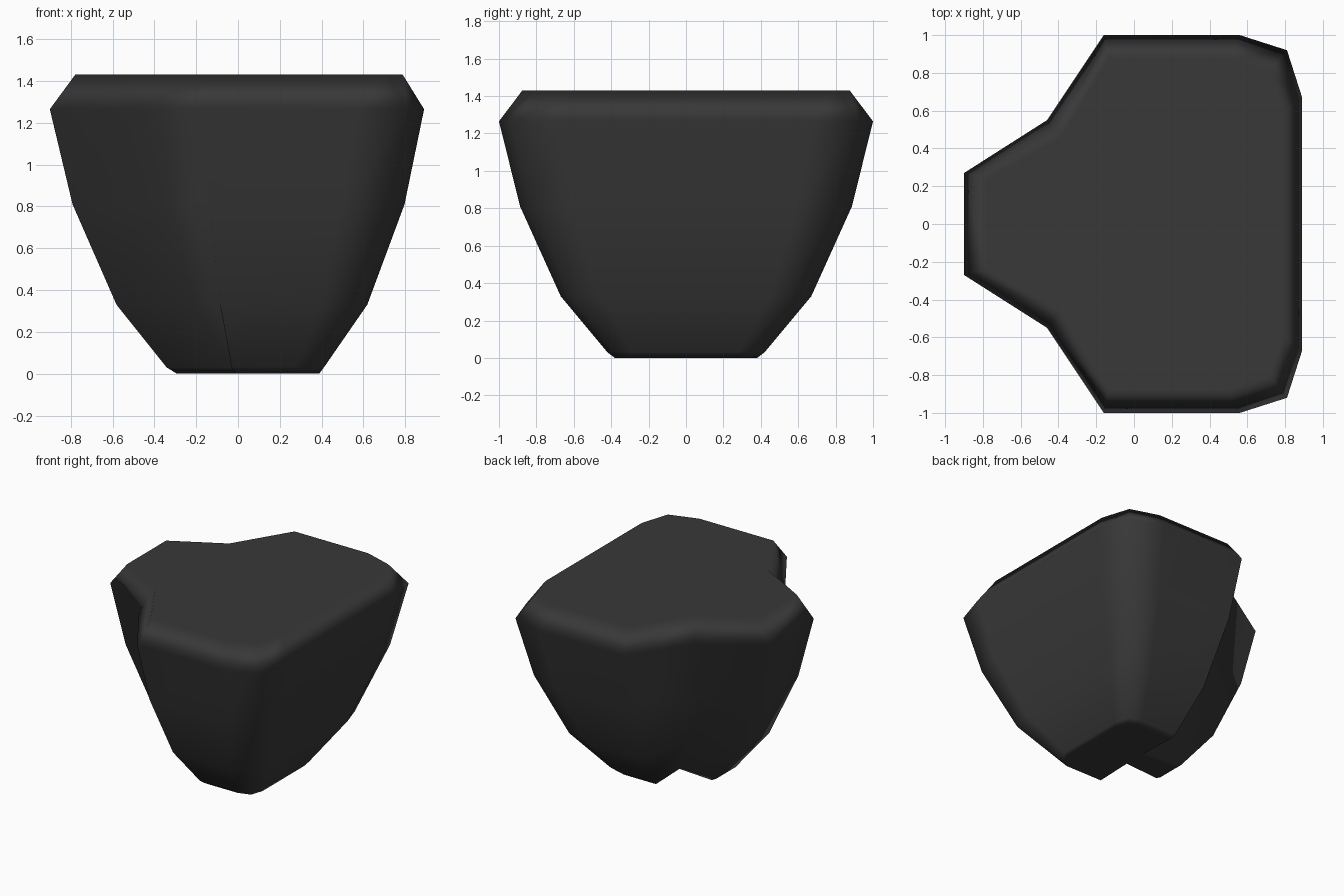
import bpy, bmesh

if "Cube" in bpy.data.objects:
    bpy.data.objects.remove(bpy.data.objects["Cube"])

# Half outline of the widest ring (y >= 0), from the right side round to the left lobe
HALF = [(0.89, 0.67), (0.81, 0.92), (0.56, 1.0), (-0.16, 1.0), None, (-0.90, 0.27)]

# Rings: height, scale, x shift, inner notch corner
RINGS = [
    (0.00, 0.380, 0.050, (0.00, 0.08)),
    (0.03, 0.420, 0.037, (-0.02, 0.11)),
    (0.33, 0.670, 0.022, (-0.20, 0.29)),
    (0.81, 0.887, 0.007, (-0.38, 0.46)),
    (1.265, 1.000, 0.000, (-0.46, 0.55)),
    (1.43, 0.875, 0.009, (-0.39, 0.45)),
]


def ring_points(z, s, dx, notch):
    half = [notch if p is None else (p[0] * s + dx, p[1] * s) for p in HALF]
    return [(x, y, z) for x, y in half] + [(x, -y, z) for x, y in reversed(half)]


# Tapered block lofted through the rings
bm = bmesh.new()
loops = [[bm.verts.new(p) for p in ring_points(*r)] for r in RINGS]
n = len(loops[0])
for a, b in zip(loops, loops[1:]):
    for i in range(n):
        j = (i + 1) % n
        bm.faces.new((a[i], a[j], b[j], b[i]))
bm.faces.new(list(reversed(loops[0])))
bm.faces.new(loops[-1])
bmesh.ops.recalc_face_normals(bm, faces=bm.faces[:])
for f in bm.faces:
    f.smooth = True

mesh = bpy.data.meshes.new("tapered_block")
bm.to_mesh(mesh)
bm.free()
block = bpy.data.objects.new("tapered_block", mesh)
bpy.context.collection.objects.link(block)

# Soft edges with broad faces kept flat
wn = block.modifiers.new("soft_edges", 'WEIGHTED_NORMAL')
wn.weight = 80

# Dark grey surface
mat = bpy.data.materials.new("dark_grey")
mat.diffuse_color = (0.04, 0.04, 0.04, 1)
mat.use_nodes = True
mat.node_tree.nodes["Principled BSDF"].inputs["Base Color"].default_value = mat.diffuse_color
mesh.materials.append(mat)
